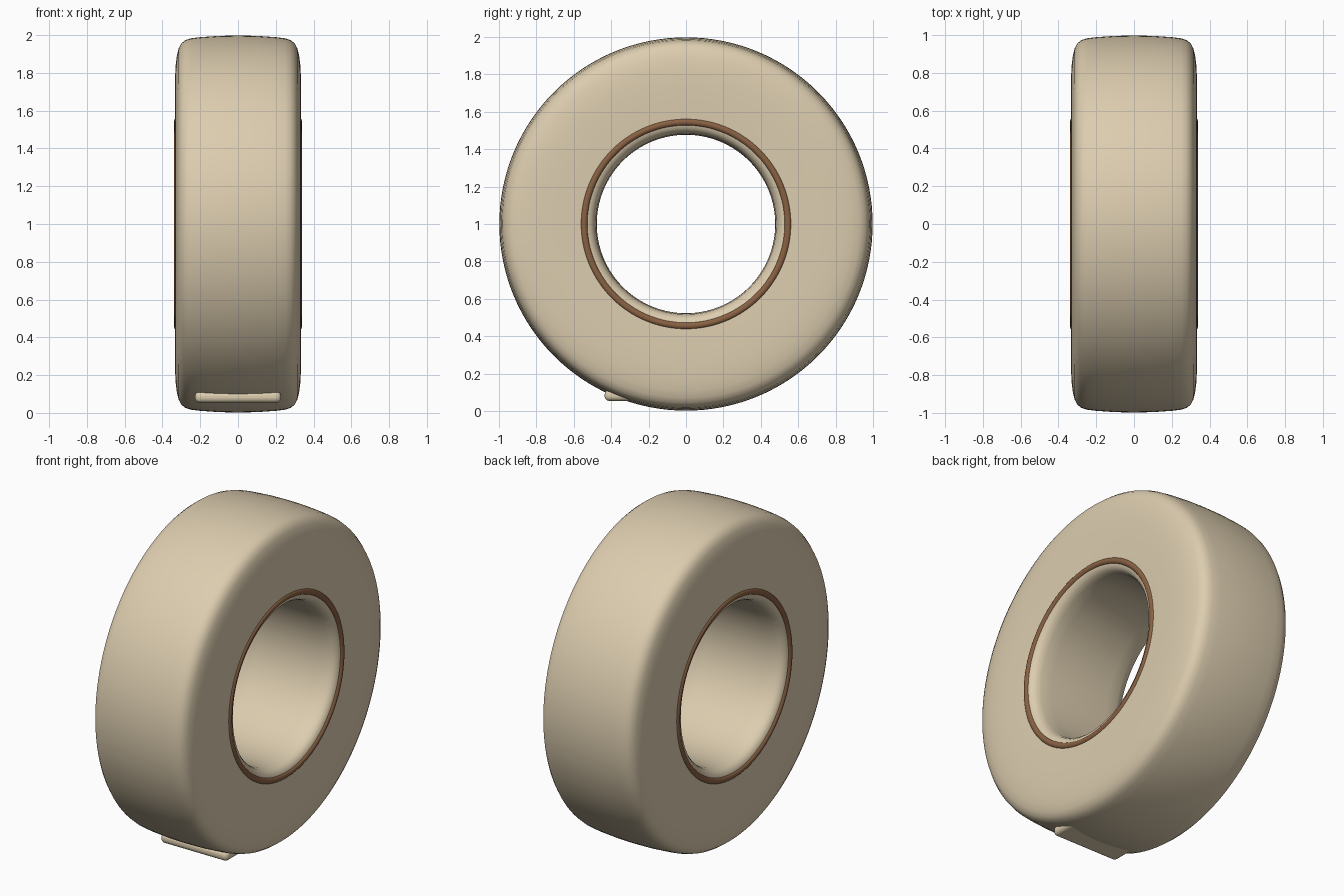
import bpy, bmesh, math

if "Cube" in bpy.data.objects:
    bpy.data.objects.remove(bpy.data.objects["Cube"])

def material(name, rgb):
    m = bpy.data.materials.new(name)
    m.diffuse_color = (*rgb, 1)
    m.use_nodes = True
    m.node_tree.nodes["Principled BSDF"].inputs["Base Color"].default_value = m.diffuse_color
    return m

TAN = material("tan_paper", (0.72, 0.61, 0.43))
BROWN = material("brown_card", (0.25, 0.12, 0.055))
CENTRE_Z = 1.0

def finish(obj, mat, angle=40):
    obj.data.materials.append(mat)
    bpy.ops.object.select_all(action='DESELECT')
    obj.select_set(True)
    bpy.context.view_layer.objects.active = obj
    bpy.ops.object.shade_smooth_by_angle(angle=math.radians(angle))

def ring(name, profile, mat, steps=128):
    """Revolve a closed (x, radius) profile about the x axis."""
    bm = bmesh.new()
    loops = []
    for i in range(steps):
        a = 2 * math.pi * i / steps
        loops.append([bm.verts.new((x, r * math.sin(a), CENTRE_Z + r * math.cos(a)))
                      for x, r in profile])
    n = len(profile)
    for i in range(steps):
        p, q = loops[i], loops[(i + 1) % steps]
        for j in range(n):
            k = (j + 1) % n
            bm.faces.new((p[j], p[k], q[k], q[j]))
    bmesh.ops.recalc_face_normals(bm, faces=bm.faces)
    mesh = bpy.data.meshes.new(name)
    bm.to_mesh(mesh)
    bm.free()
    obj = bpy.data.objects.new(name, mesh)
    bpy.context.collection.objects.link(obj)
    finish(obj, mat)
    return obj

# Tape roll: half profile from bore to crown, mirrored across x
half = [(0.20, 0.478), (0.27, 0.483), (0.30, 0.492), (0.32, 0.508), (0.328, 0.53),
        (0.33, 0.57), (0.333, 0.70), (0.333, 0.78), (0.330, 0.84), (0.324, 0.89),
        (0.314, 0.93), (0.300, 0.957), (0.278, 0.974), (0.25, 0.983),
        (0.20, 0.989), (0.10, 0.996)]
profile = [(0, 0.477)] + half + [(0, 0.998)] + [(-x, r) for x, r in reversed(half)]
ring("tape_roll", profile, TAN)

# Brown core rim on each side
for side, name in ((1, "core_rim_right"), (-1, "core_rim_left")):
    circle = [(side * 0.318 + 0.02 * math.cos(t), 0.545 + 0.02 * math.sin(t))
              for t in (2 * math.pi * i / 16 for i in range(16))]
    ring(name, circle, BROWN)

# Loose tape end tucked against the bottom front
bpy.ops.mesh.primitive_cube_add(size=1, location=(0, -0.325, 0.084))
flap = bpy.context.object
flap.name = "tape_end"
flap.scale = (0.456, 0.22, 0.06)
bpy.ops.object.transform_apply(location=False, rotation=False, scale=True)
bevel = flap.modifiers.new("rounded", 'BEVEL')
bevel.width = 0.025
bevel.segments = 4
finish(flap, TAN)
